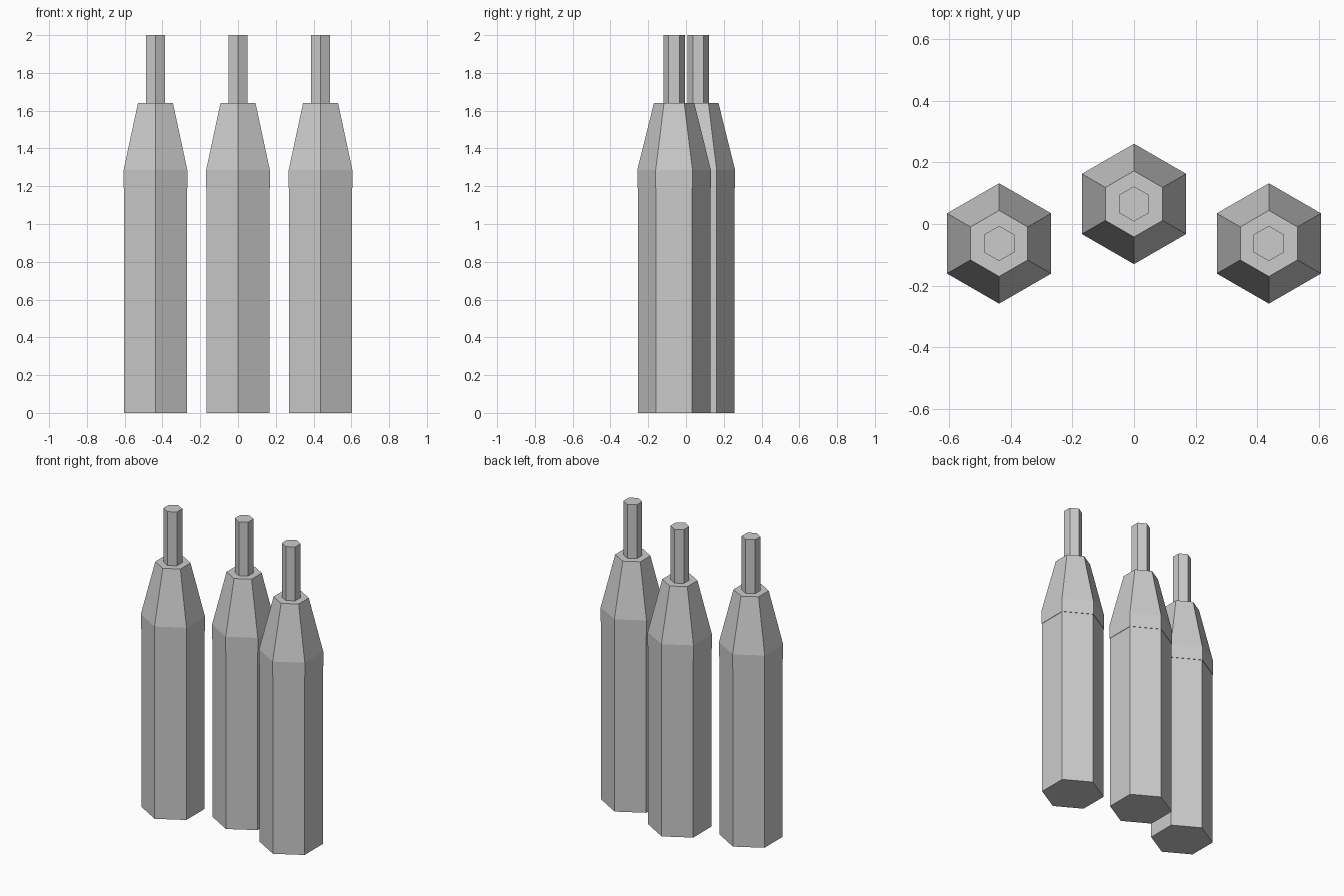
import bpy, bmesh, math

if "Cube" in bpy.data.objects:
    bpy.data.objects.remove(bpy.data.objects["Cube"])

grey = bpy.data.materials.new("light_grey")
grey.diffuse_color = (0.6, 0.6, 0.6, 1)
grey.use_nodes = True
grey.node_tree.nodes["Principled BSDF"].inputs["Base Color"].default_value = grey.diffuse_color


def hex_part(name, rings, x, y):
    """Closed six-sided part from (radius, height) rings, with corners along y."""
    bm = bmesh.new()
    loops = []
    for r, z in rings:
        loops.append([bm.verts.new((r * math.sin(k * math.pi / 3),
                                    -r * math.cos(k * math.pi / 3), z))
                      for k in range(6)])
    for low, high in zip(loops, loops[1:]):
        for k in range(6):
            n = (k + 1) % 6
            bm.faces.new((low[k], low[n], high[n], high[k]))
    bm.faces.new(loops[0][::-1])
    bm.faces.new(loops[-1])
    mesh = bpy.data.meshes.new(name)
    bm.to_mesh(mesh)
    bm.free()
    mesh.materials.append(grey)
    obj = bpy.data.objects.new(name, mesh)
    obj.location = (x, y, 0)
    bpy.context.collection.objects.link(obj)


# Three identical pieces, the middle one set further back
for side, x, y in (("left", -0.437, -0.063), ("middle", 0, 0.065), ("right", 0.437, -0.063)):
    # Long straight body
    hex_part(side + "_body", [(0.192, 0), (0.192, 1.25)], x, y)
    # Slightly wider collar running into the tapered shoulder
    hex_part(side + "_shoulder", [(0.195, 1.19), (0.195, 1.285), (0.107, 1.64)], x, y)
    # Thin rod on top
    hex_part(side + "_rod", [(0.057, 1.6), (0.057, 2.0)], x, y)
